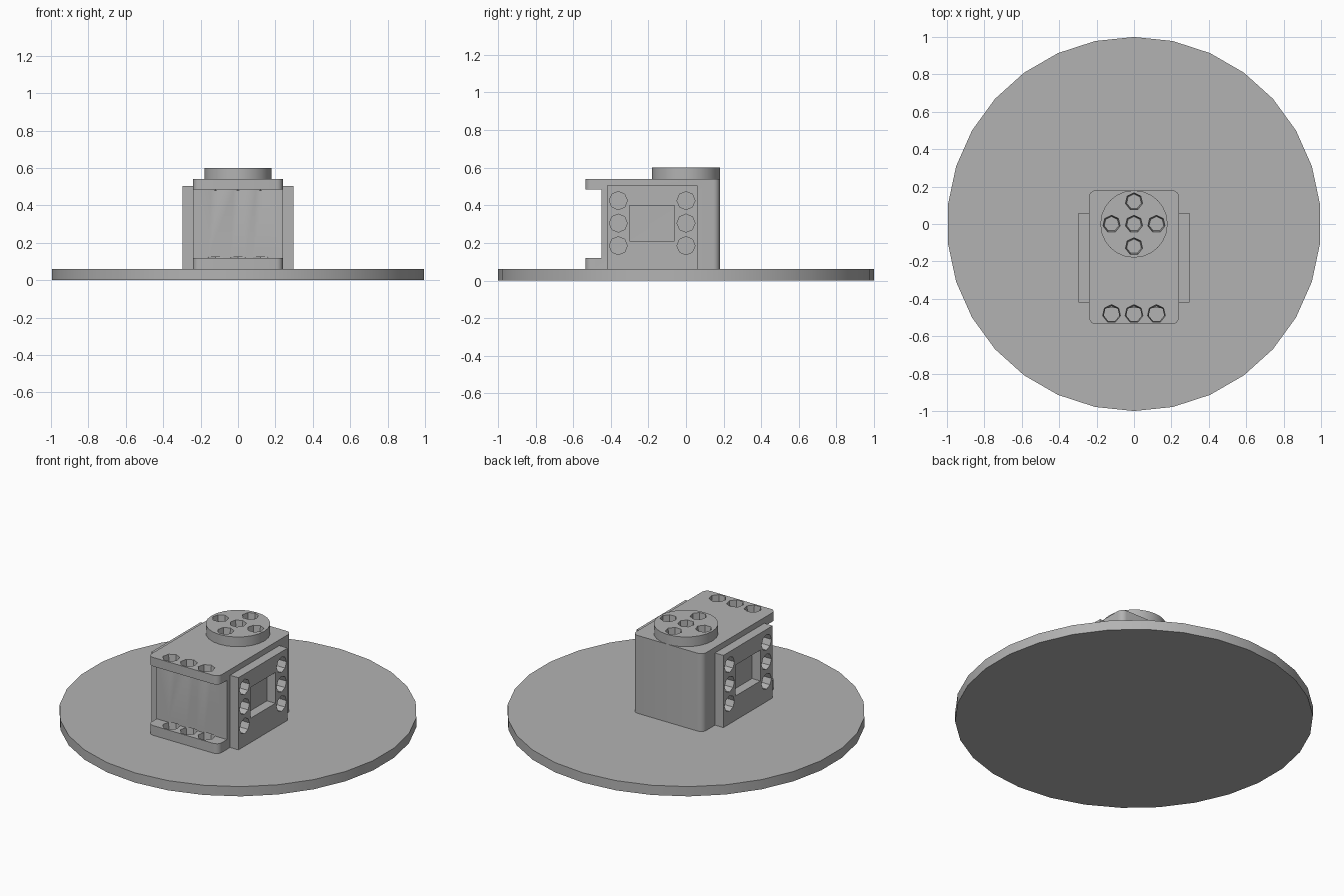
import bpy, bmesh
from math import radians, pi
from mathutils import Matrix, Vector

cube = bpy.data.objects.get("Cube")
if cube:
    bpy.data.objects.remove(cube, do_unlink=True)

grey = bpy.data.materials.new("plain grey")
grey.use_nodes = True
GREY = (0.45, 0.45, 0.45, 1)
grey.diffuse_color = GREY
grey.node_tree.nodes["Principled BSDF"].inputs["Base Color"].default_value = GREY


def finish(name, bm):
    bmesh.ops.recalc_face_normals(bm, faces=bm.faces)
    mesh = bpy.data.meshes.new(name)
    bm.to_mesh(mesh)
    bm.free()
    ob = bpy.data.objects.new(name, mesh)
    bpy.context.collection.objects.link(ob)
    mesh.materials.append(grey)
    return ob


def box(name, lo, hi, corner=0):
    """Box between two corners, optionally with rounded upright edges."""
    lo, hi = Vector(lo), Vector(hi)
    bm = bmesh.new()
    bmesh.ops.create_cube(bm, size=1, matrix=Matrix.Translation((lo + hi) / 2)
                          @ Matrix.Diagonal((*(hi - lo), 1)))
    if corner:
        upright = [e for e in bm.edges
                   if abs(e.verts[0].co.z - e.verts[1].co.z) > 0.01]
        bmesh.ops.bevel(bm, geom=upright, offset=corner, segments=4,
                        profile=0.5, affect='EDGES')
    return finish(name, bm)


def cylinder(name, sides, radius, centre, depth, axis='Z', top=None):
    bm = bmesh.new()
    turn = Matrix.Rotation(pi / 2, 4, 'Y') if axis == 'X' else Matrix()
    bmesh.ops.create_cone(bm, cap_ends=True, segments=sides, radius1=radius,
                          radius2=top or radius, depth=depth,
                          matrix=Matrix.Translation(centre) @ turn)
    return finish(name, bm)


def cut(target, cutters):
    """Subtract each cutter, bake the result and remove the cutters."""
    for c in cutters:
        m = target.modifiers.new("cut", 'BOOLEAN')
        m.operation, m.solver, m.object = 'DIFFERENCE', 'EXACT', c
    bpy.context.view_layer.update()
    baked = bpy.data.meshes.new_from_object(
        target.evaluated_get(bpy.context.evaluated_depsgraph_get()))
    target.modifiers.clear()
    target.data = baked
    for c in cutters:
        bpy.data.objects.remove(c, do_unlink=True)


# Round base
base = cylinder("base_disc", 30, 1, (0, 0, 0.03), 0.06)

# Main body: rounded block with the front recessed between two flanges
body = box("motor_body", (-0.24, -0.535, 0.04), (0.24, 0.18, 0.54), 0.035)
cutters = [box("recess", (-0.5, -0.8, 0.12), (0.5, -0.45, 0.485))]
for z in (0.09, 0.515):
    for x in (-0.12, 0, 0.12):
        cutters.append(cylinder("flange_hole", 7, 0.042, (x, -0.48, z), 0.07, top=0.05))
cut(body, cutters)

# Round output horn with five holes down to the body
horn = cylinder("output_horn", 24, 0.18, (0, 0, 0.565), 0.07)
cut(horn, [cylinder("horn_hole", 7, 0.04, (x, y, 0.575), 0.07, top=0.048)
           for x, y in ((0, 0), (0.12, 0), (-0.12, 0), (0, 0.12), (0, -0.12))])

# Side mounting plates with six holes and a square window each
plates = []
for side, s in (("left", 1), ("right", -1)):
    xs = sorted((s * 0.238, s * 0.297))
    plate = box(side + "_mount_plate", (xs[0], -0.42, 0.04), (xs[1], 0.06, 0.505))
    cutters = [box("window", (xs[0] - 0.1, -0.3, 0.21), (xs[1] + 0.1, -0.06, 0.4))]
    for y in (-0.36, 0):
        for z in (0.185, 0.305, 0.425):
            cutters.append(cylinder("plate_hole", 8, 0.048, (s * 0.27, y, z), 0.2, 'X'))
    cut(plate, cutters)
    plates.append(plate)

# Smooth the round sides, keep the hard edges
bpy.ops.object.select_all(action='DESELECT')
for ob in (base, body, horn, *plates):
    ob.select_set(True)
bpy.context.view_layer.objects.active = body
bpy.ops.object.shade_smooth_by_angle(angle=radians(30))
